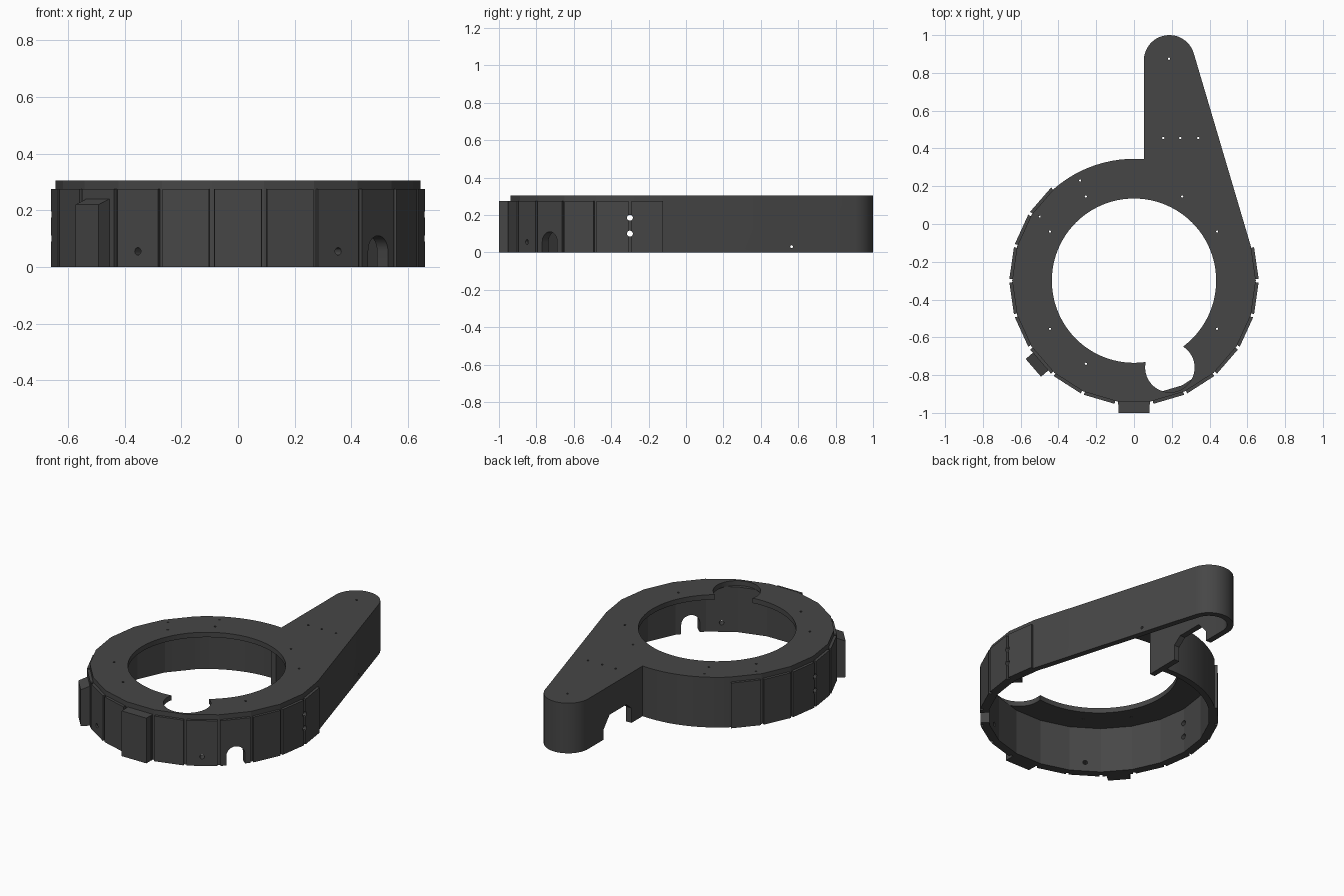
import bpy, bmesh, math
from mathutils import Matrix

if "Cube" in bpy.data.objects:
    bpy.data.objects.remove(bpy.data.objects["Cube"])

CY = -0.30                      # ring centre on y
R = 0.645                       # ring outer radius
STEP = 2 * math.pi / 22         # one facet of the ring
WALL_TOP, TOP = 0.275, 0.305
THICK = 0.035

mat = bpy.data.materials.new("dark_grey")
mat.diffuse_color = (0.062, 0.062, 0.062, 1)
mat.use_nodes = True
mat.node_tree.nodes["Principled BSDF"].inputs["Base Color"].default_value = mat.diffuse_color


def make(name, bm):
    bmesh.ops.recalc_face_normals(bm, faces=bm.faces)
    me = bpy.data.meshes.new(name)
    bm.to_mesh(me)
    bm.free()
    me.materials.append(mat)
    ob = bpy.data.objects.new(name, me)
    bpy.context.collection.objects.link(ob)
    return ob


def prism(bm, pts, z0, z1):
    """Extrude a closed outline; z1 may be a list with one height per point."""
    tops = z1 if isinstance(z1, list) else [z1] * len(pts)
    lo = [bm.verts.new((x, y, z0)) for x, y in pts]
    hi = [bm.verts.new((x, y, z)) for (x, y), z in zip(pts, tops)]
    bm.faces.new(lo[::-1])
    bm.faces.new(hi)
    for i in range(len(pts)):
        j = (i + 1) % len(pts)
        bm.faces.new((lo[i], lo[j], hi[j], hi[i]))


def polar(r, a):
    return (r * math.cos(a), CY + r * math.sin(a))


def outline(d):
    """Outer contour of arm plus ring, moved inward by d."""
    pts = []
    a0 = math.radians(16.7)
    for i in range(29):                                   # rounded arm tip
        a = a0 + (math.pi - a0) * i / 28
        pts.append((0.187 + (0.135 - d) * math.cos(a),
                    0.865 + (0.135 - d) * math.sin(a)))
    start = math.acos((0.052 + d) / (R - d))
    for i in range(13):                                   # smooth back of ring
        pts.append(polar(R - d, start + (8 * STEP - start) * i / 12))
    pts += [polar(R - d, k * STEP) for k in range(9, 24)]  # faceted ring
    return pts


def cylinder(bm, r, depth, matrix, seg=32):
    bmesh.ops.create_cone(bm, cap_ends=True, segments=seg, radius1=r, radius2=r,
                          depth=depth, matrix=matrix)


def cut(target, bm):
    cutter = make(target.name + "_cutter", bm)
    mod = target.modifiers.new("cut", 'BOOLEAN')
    mod.operation, mod.solver, mod.object = 'DIFFERENCE', 'EXACT', cutter
    bpy.context.view_layer.objects.active = target
    bpy.ops.object.modifier_apply(modifier=mod.name)
    bpy.data.objects.remove(cutter)


# Top plate with the large opening, the side pocket and screw holes
bm = bmesh.new()
prism(bm, outline(0), WALL_TOP, TOP)
top_plate = make("top_plate", bm)
for x, y, r, seg in ((0, CY, 0.435, 96), (0.19, -0.76, 0.131, 56)):
    bm = bmesh.new()
    cylinder(bm, r, 0.5, Matrix.Translation((x, y, 0.3)), seg)
    cut(top_plate, bm)
screws = [(0.185, 0.875), (0.155, 0.455), (0.245, 0.455), (0.34, 0.455),
          (0.255, 0.145), (-0.255, 0.145), (-0.285, 0.23), (-0.5, 0.04),
          (-0.445, -0.04), (0.44, -0.04), (-0.445, -0.555), (0.44, -0.555),
          (-0.255, -0.74)]
bm = bmesh.new()
for x, y in screws:
    cylinder(bm, 0.006, 0.2, Matrix.Translation((x, y, 0.3)), 12)
cut(top_plate, bm)

# Hollow outer wall below the plate
bm = bmesh.new()
rings = [[bm.verts.new((x, y, z)) for x, y in outline(d)]
         for d, z in ((0, 0), (0, WALL_TOP), (THICK, WALL_TOP), (THICK, 0))]
n = len(rings[0])
for q in range(4):
    a, b = rings[q], rings[(q + 1) % 4]
    for i in range(n):
        j = (i + 1) % n
        bm.faces.new((a[i], a[j], b[j], b[i]))
wall = make("outer_wall", bm)

# Short inner continuation of the arm wall
bm = bmesh.new()
prism(bm, [(0.053, 0.24), (0.086, 0.24), (0.086, 0.34), (0.053, 0.34)], 0, WALL_TOP)
make("inner_wall_stub", bm)

# Cladding panels around the faceted part
bm = bmesh.new()
for k in range(8, 23):
    a, b = k * STEP + 0.013, (k + 1) * STEP - 0.013
    prism(bm, [polar(0.64, a), polar(0.66, a), polar(0.66, b), polar(0.64, b)],
          0, WALL_TOP)
panels = make("cladding_panels", bm)


def along(angle, r, z):
    """Matrix whose local z points outward from the ring at the given angle."""
    x, y = polar(r, angle)
    return (Matrix.Translation((x, y, z)) @ Matrix.Rotation(angle, 4, 'Z')
            @ Matrix.Rotation(math.pi / 2, 4, 'Y'))


# Side openings: cable holes, screw holes and the arched port
def side_holes():
    bm = bmesh.new()
    for a in (0, math.pi):
        for z in (0.10, 0.185):
            cylinder(bm, 0.016, 0.2, along(a, R, z), 20)
    for k in (-3.5, -7.5):
        cylinder(bm, 0.013, 0.2, along(k * STEP, R, 0.055), 20)
    return bm


def port():
    bm = bmesh.new()
    prof = [(-0.053, -0.05), (0.053, -0.05)]
    prof += [(0.053 * math.cos(t * math.pi / 16), 0.057 + 0.053 * math.sin(t * math.pi / 16))
             for t in range(17)]
    prism(bm, prof, -0.1, 0.1)
    x, y = polar(R, -2.5 * STEP)
    bm.transform(Matrix.Translation((x, y, 0))
                 @ Matrix.Rotation(-2.5 * STEP + math.pi / 2, 4, 'Z')
                 @ Matrix.Rotation(math.pi / 2, 4, 'X'))
    return bm


for ob in (wall, panels):
    cut(ob, side_holes())
    cut(ob, port())

# Notch low in the arm's left wall and a small hole in its right wall
bm = bmesh.new()
prism(bm, [(0.45, -0.05), (0.72, -0.05), (0.72, 0.06), (0.66, 0.13), (0.50, 0.13), (0.45, 0.09)],
      -0.05, 0.12)
bm.transform(Matrix(((0, 0, 1, 0), (1, 0, 0, 0), (0, 1, 0, 0), (0, 0, 0, 1))))
cut(wall, bm)
bm = bmesh.new()
cylinder(bm, 0.008, 0.3, Matrix.Translation((0.42, 0.565, 0.03))
         @ Matrix.Rotation(math.pi / 2, 4, 'Y'), 12)
cut(wall, bm)

# Boxes mounted on the outside of the ring
for name, k, w, r, z_out, z_in in (("front_box", -5.5, 0.083, 0.70, 0.275, 0.275),
                                   ("side_box", -8.5, 0.062, 0.705, 0.22, 0.25)):
    bm = bmesh.new()
    prism(bm, [(0.63, -w), (r, -w), (r, w), (0.63, w)], 0, [z_in, z_out, z_out, z_in])
    bm.transform(Matrix.Translation((0, CY, 0)) @ Matrix.Rotation(k * STEP, 4, 'Z'))
    make(name, bm)

# Smooth the fine arcs, keep the facets sharp
bpy.ops.object.select_all(action='SELECT')
bpy.context.view_layer.objects.active = wall
bpy.ops.object.shade_smooth_by_angle(angle=math.radians(12))
